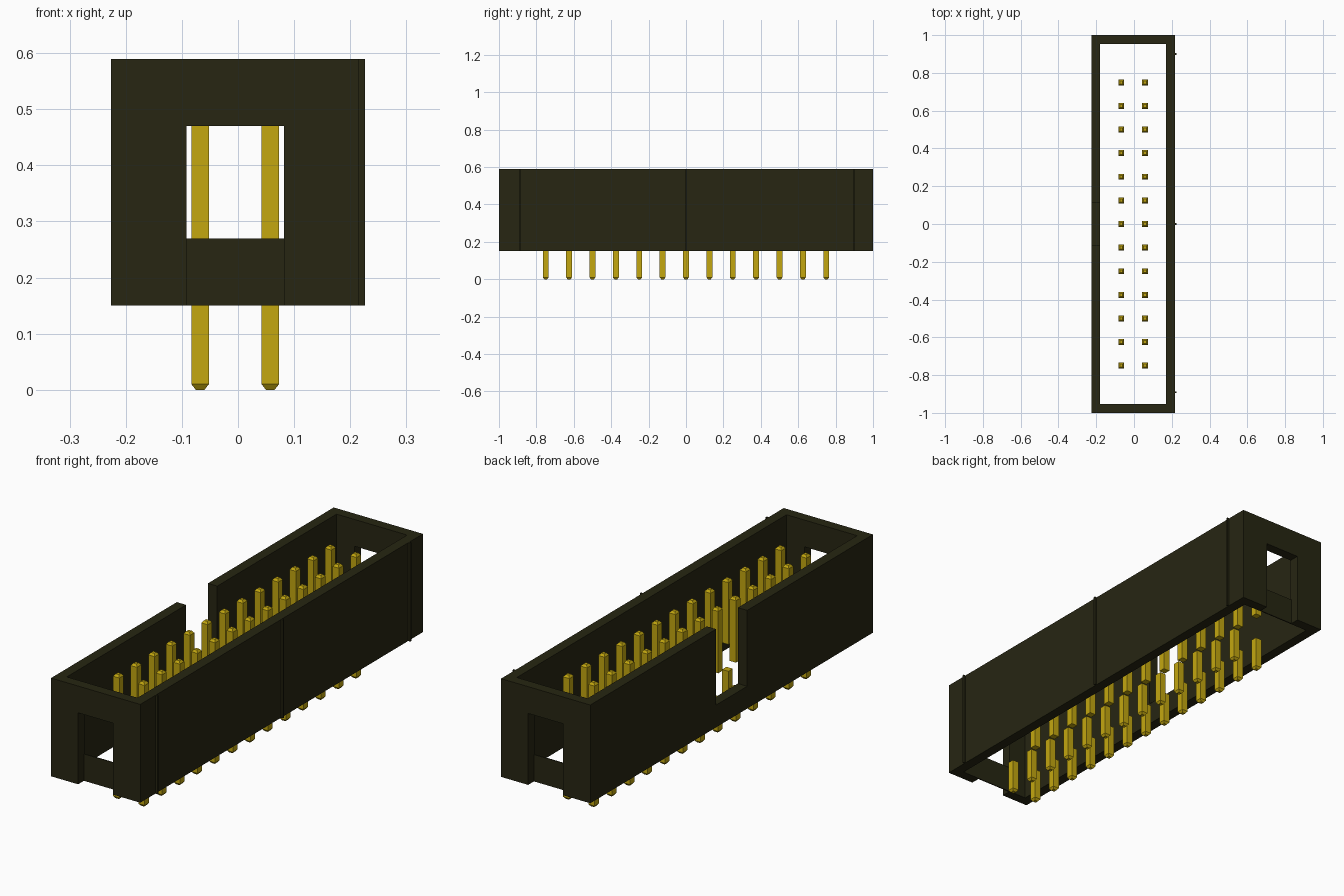
import bpy
import bmesh
from mathutils import Matrix, Vector

if "Cube" in bpy.data.objects:
    bpy.data.objects.remove(bpy.data.objects["Cube"], do_unlink=True)


def material(name, rgb):
    mat = bpy.data.materials.new(name)
    mat.use_nodes = True
    colour = (*rgb, 1.0)
    mat.diffuse_color = colour
    bsdf = next(n for n in mat.node_tree.nodes if n.type == 'BSDF_PRINCIPLED')
    bsdf.inputs["Base Color"].default_value = colour
    return mat


plastic = material("dark olive plastic", (0.02, 0.019, 0.006))
gold = material("gold metal", (0.55, 0.39, 0.005))

MID = -0.005             # x centre of the shroud
HALF_X, HALF_Y = 0.221, 1.0
WALL = 0.046
BASE, FLOOR, TOP = 0.15, 0.27, 0.59


def add_box(bm, lo, hi):
    lo, hi = Vector(lo), Vector(hi)
    mat = Matrix.Translation((lo + hi) / 2) @ Matrix.Diagonal((*(hi - lo), 1))
    return bmesh.ops.create_cube(bm, size=1, matrix=mat)["verts"]


def finish(bm, name, mat):
    mesh = bpy.data.meshes.new(name)
    bm.to_mesh(mesh)
    bm.free()
    obj = bpy.data.objects.new(name, mesh)
    bpy.context.collection.objects.link(obj)
    mesh.materials.append(mat)
    return obj


def box(name, lo, hi, mat=plastic):
    bm = bmesh.new()
    add_box(bm, lo, hi)
    return finish(bm, name, mat)


# Shroud: open frame with an end window at each end and a key notch
shroud = box("shroud", (MID - HALF_X, -HALF_Y, BASE), (MID + HALF_X, HALF_Y, TOP))
inner_x, inner_y = HALF_X - WALL, HALF_Y - WALL
cutters = [
    box("cavity_cutter", (MID - inner_x, -inner_y, 0), (MID + inner_x, inner_y, 1)),
    box("window_cutter", (MID - 0.087, -2, 0), (MID + 0.087, 2, 0.47)),
    box("notch_cutter", (-1, -0.11, 0.25), (MID, 0.11, 1)),
]
for cutter in cutters:
    cutter.hide_render = True
    mod = shroud.modifiers.new(cutter.name, 'BOOLEAN')
    mod.operation = 'DIFFERENCE'
    mod.solver = 'EXACT'
    mod.object = cutter
bpy.context.view_layer.update()
cut_mesh = bpy.data.meshes.new_from_object(
    shroud.evaluated_get(bpy.context.evaluated_depsgraph_get()))
shroud.modifiers.clear()
shroud.data = cut_mesh
for cutter in cutters:
    bpy.data.objects.remove(cutter, do_unlink=True)

# Thin sill set back in the bottom of each end window
for name, side in (("front_sill", -1), ("back_sill", 1)):
    ys = sorted((side * inner_y, side * (inner_y + 0.005)))
    box(name, (MID - 0.087, ys[0], BASE), (MID + 0.087, ys[1], FLOOR))

# Slim ribs on the plain long wall
bm = bmesh.new()
for y in (-0.89, 0, 0.9):
    add_box(bm, (MID + HALF_X - 0.002, y - 0.004, BASE), (0.226, y + 0.004, TOP))
finish(bm, "side_ribs", plastic)


# Pins: each has a lower leg and an upper post with a tapered tip
def add_pin(bm, x, y, base, tip):
    r = 0.0155
    verts = add_box(bm, (x - r, y - r, min(base, tip)), (x + r, y + r, max(base, tip)))
    end = [f for f in {f for v in verts for f in v.link_faces}
           if all(abs(v.co.z - tip) < 1e-5 for v in f.verts)][0]
    step = 0.01 if tip > base else -0.01
    for v in end.verts:
        v.co.z -= step
    new = bmesh.ops.extrude_discrete_faces(bm, faces=[end])["faces"][0]
    for v in new.verts:
        v.co = (x + (v.co.x - x) * 0.5, y + (v.co.y - y) * 0.5, tip)


for name, base, tip in (("pin_legs", BASE, 0.0), ("pin_posts", FLOOR, 0.557)):
    bm = bmesh.new()
    for x in (MID - 0.0625, MID + 0.0625):
        for i in range(-6, 7):
            add_pin(bm, x, i * 0.125, base, tip)
    finish(bm, name, gold)
